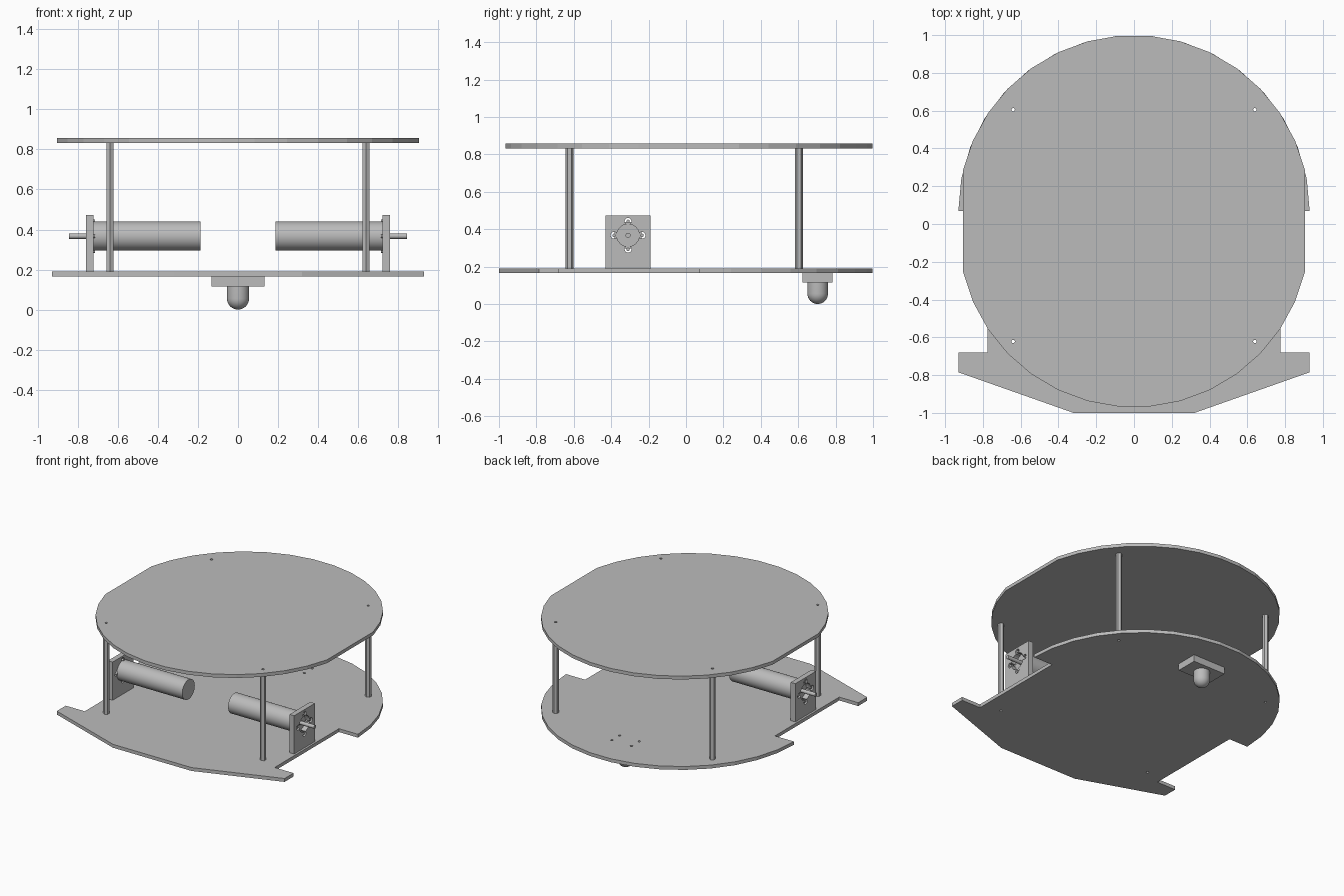
import bpy, bmesh, math
from mathutils import Matrix, Vector

old = bpy.data.objects.get("Cube")
if old:
    bpy.data.objects.remove(old, do_unlink=True)

grey = bpy.data.materials.new("plain grey")
grey.use_nodes = True
colour = (0.5, 0.5, 0.5, 1)
grey.diffuse_color = colour
grey.node_tree.nodes["Principled BSDF"].inputs["Base Color"].default_value = colour


def finish(name, bm, smooth=False):
    bmesh.ops.recalc_face_normals(bm, faces=bm.faces)
    mesh = bpy.data.meshes.new(name)
    bm.to_mesh(mesh)
    bm.free()
    mesh.materials.append(grey)
    ob = bpy.data.objects.new(name, mesh)
    bpy.context.collection.objects.link(ob)
    if smooth:
        bpy.ops.object.select_all(action="DESELECT")
        ob.select_set(True)
        bpy.context.view_layer.objects.active = ob
        bpy.ops.object.shade_smooth_by_angle(angle=math.radians(35))
    return ob


def add_rod(bm, start, end, radius, sides):
    a, b = Vector(start), Vector(end)
    turn = (b - a).to_track_quat("Z", "Y").to_matrix().to_4x4()
    bmesh.ops.create_cone(bm, cap_ends=True, segments=sides, radius1=radius, radius2=radius,
                          depth=(b - a).length, matrix=Matrix.Translation((a + b) / 2) @ turn)


def rod(name, start, end, radius, sides=32, smooth=True):
    bm = bmesh.new()
    add_rod(bm, start, end, radius, sides)
    return finish(name, bm, smooth)


def box(name, low, high):
    bm = bmesh.new()
    low, high = Vector(low), Vector(high)
    bmesh.ops.create_cube(bm, size=1, matrix=Matrix.Translation((low + high) / 2)
                          @ Matrix.Diagonal((*(high - low), 1)))
    return finish(name, bm)


def plate(name, outline, bottom, top):
    bm = bmesh.new()
    face = bm.faces.new([bm.verts.new((x, y, bottom)) for x, y in outline])
    out = bmesh.ops.extrude_face_region(bm, geom=[face])
    verts = [v for v in out["geom"] if isinstance(v, bmesh.types.BMVert)]
    bmesh.ops.translate(bm, vec=(0, 0, top - bottom), verts=verts)
    return finish(name, bm)


def drill(ob, holes):
    """Cut round holes, each given as start, end and radius."""
    for start, end, radius in holes:
        cutter = rod("hole_cutter", start, end, radius, 24, False)
        cutter.hide_render = True
        cut = ob.modifiers.new("hole", "BOOLEAN")
        cut.object, cut.operation, cut.solver = cutter, "DIFFERENCE", "EXACT"
        bpy.context.view_layer.objects.active = ob
        bpy.ops.object.select_all(action="DESELECT")
        ob.select_set(True)
        bpy.ops.object.modifier_apply(modifier=cut.name)
        bpy.data.objects.remove(cutter, do_unlink=True)


def arc(cy, radius, first, last, steps):
    angles = [first + (last - first) * i / steps for i in range(steps + 1)]
    return [(radius * math.cos(a), cy + radius * math.sin(a)) for a in angles]


R = 0.93
FLOOR, DECK, ROOF, LID = 0.165, 0.19, 0.832, 0.857
posts = [(x, y) for x in (-0.64, 0.64) for y in (-0.622, 0.605)]
caster_bolts = [(x, y) for x in (-0.08, 0.08) for y in (0.66, 0.75)]


def upright(points, low, high, radius):
    return [((x, y, low), (x, y, high), radius) for x, y in points]


# Lower plate: round back, wheel notches and a tapered front bumper
right_front = [(0.32, -1), (R, -0.785), (R, -0.68), (0.775, -0.68), (0.775, 0.07)]
left_front = [(-x, y) for x, y in reversed(right_front)]
lower = plate("lower_plate", right_front + arc(0.07, R, 0, math.pi, 17) + left_front, FLOOR, DECK)
drill(lower, upright(posts + caster_bolts, FLOOR - 0.1, DECK + 0.1, 0.009))

# Upper plate: two arcs joined by straight sides
trim = math.acos(0.905 / R)
upper = plate("upper_plate", arc(0.07, R, trim, math.pi - trim, 15)
              + arc(-0.04, R, math.pi + trim, 2 * math.pi - trim, 15), ROOF, LID)
drill(upper, upright(posts, ROOF - 0.1, LID + 0.1, 0.009))

# Hexagonal hollow standoffs
for x, y in posts:
    post = rod("standoff", (x, y, DECK), (x, y, ROOF), 0.021, 6, False)
    drill(post, upright([(x, y)], DECK - 0.1, ROOF + 0.1, 0.009))

# Motors on drilled brackets
MY, MZ = -0.31, 0.367
for side, label in ((1, "left"), (-1, "right")):
    bracket = box(label + "_bracket", (min(side * 0.722, side * 0.76), MY - 0.12, DECK),
                  (max(side * 0.722, side * 0.76), MY + 0.12, 0.472))
    spots = [(0, 0, 0.06)] + [(dy, dz, 0.018) for dy, dz in
                              ((0.075, 0), (-0.075, 0), (0, 0.075), (0, -0.075))]
    drill(bracket, [((side * 0.6, MY + dy, MZ + dz), (side * 0.9, MY + dy, MZ + dz), r)
                    for dy, dz, r in spots])
    rod(label + "_motor", (side * 0.187, MY, MZ), (side * 0.722, MY, MZ), 0.073)
    rod(label + "_shaft", (side * 0.7, MY, MZ), (side * 0.845, MY, MZ), 0.0135, 20)
    # Small screws seated in the bracket holes
    for dy, dz, r in spots[1:]:
        rod(label + "_screw", (side * 0.715, MY + dy, MZ + dz),
            (side * 0.755, MY + dy, MZ + dz), 0.009, 12)

# Caster: mounting block and round-nosed foot
CY, CR = 0.704, 0.055
block = box("caster_block", (-0.133, CY - 0.08, 0.115), (0.133, CY + 0.08, FLOOR))
bm = bmesh.new()
bmesh.ops.create_uvsphere(bm, u_segments=32, v_segments=16, radius=CR)
for v in bm.verts:
    if v.co.z > 0.001:
        v.co = Vector((v.co.x, v.co.y, 0)).normalized().to_3d() * CR if v.co.xy.length > 0.001 else Vector()
        v.co.z = 0.12 - CR
bmesh.ops.remove_doubles(bm, verts=bm.verts, dist=0.0001)
bmesh.ops.translate(bm, vec=(0, CY, CR), verts=bm.verts)
finish("caster_foot", bm, True)
